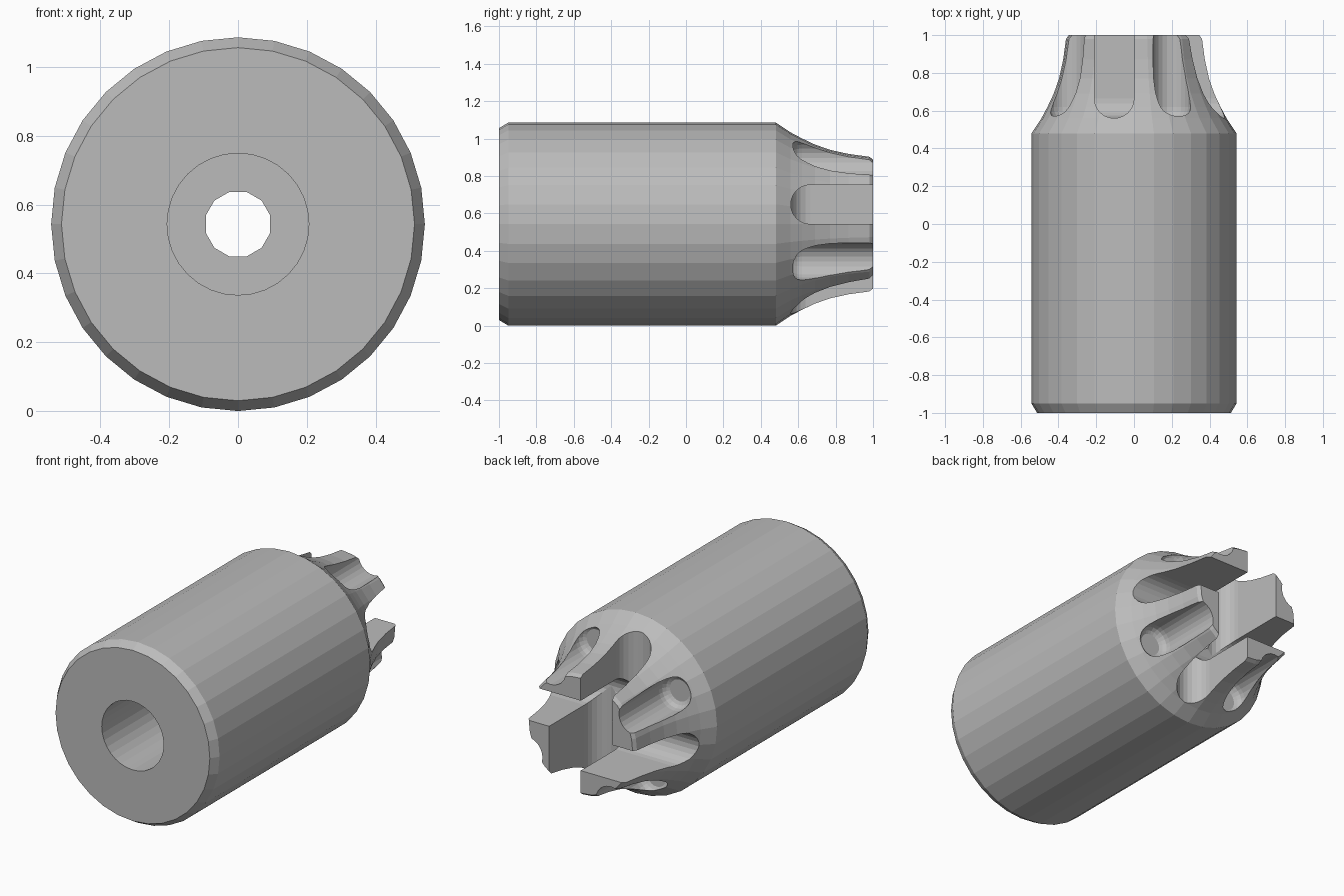
import bpy, bmesh
from math import sin, cos, pi
from mathutils import Matrix, Vector

if "Cube" in bpy.data.objects:
    bpy.data.objects.remove(bpy.data.objects["Cube"], do_unlink=True)

R = 0.543                      # body radius, also the height of the axis
AXIS = Matrix.Translation((0, 0, R))

steel = bpy.data.materials.new("steel_grey")
steel.use_nodes = True
steel.diffuse_color = (0.5, 0.5, 0.5, 1)
steel.node_tree.nodes["Principled BSDF"].inputs["Base Color"].default_value = (0.5, 0.5, 0.5, 1)


def make_object(name, bm, matrix):
    bm.transform(matrix)
    bmesh.ops.recalc_face_normals(bm, faces=bm.faces)
    mesh = bpy.data.meshes.new(name)
    bm.to_mesh(mesh)
    bm.free()
    obj = bpy.data.objects.new(name, mesh)
    bpy.context.collection.objects.link(obj)
    return obj


def lathe(name, profile, sides, phase=0.0, offset=(0, 0), matrix=AXIS):
    """Capped solid turned around the y axis from (y, radius) pairs."""
    bm = bmesh.new()
    rings = []
    for y, r in profile:
        angles = [2 * pi * i / sides + phase for i in range(sides)]
        rings.append([bm.verts.new((offset[0] + r * cos(a), y, offset[1] + r * sin(a)))
                      for a in angles])
    for low, high in zip(rings, rings[1:]):
        for i in range(sides):
            j = (i + 1) % sides
            bm.faces.new((low[i], low[j], high[j], high[i]))
    bm.faces.new(rings[0])
    bm.faces.new(rings[-1])
    return make_object(name, bm, matrix)


def slot(name, matrix, width=0.21, end=0.56, segments=12):
    """Round-ended slot running outward along x, lying on one side of the axis."""
    r = width / 2
    outline = [(1.1, 0), (1.1, width)]
    for i in range(segments + 1):
        a = pi * i / segments
        outline.append((end + r - r * sin(a), r + r * cos(a)))
    bm = bmesh.new()
    face = bm.faces.new([bm.verts.new((-0.1, y, z)) for y, z in outline])
    grown = bmesh.ops.extrude_face_region(bm, geom=[face])["geom"]
    bmesh.ops.translate(bm, vec=Vector((0.8, 0, 0)),
                        verts=[v for v in grown if isinstance(v, bmesh.types.BMVert)])
    return make_object(name, bm, matrix)


# Turned body with chamfered front and a concave taper to the jaws
body = lathe("socket_body", [(-1, 0.513), (-0.95, R), (0.48, R), (0.56, 0.49), (0.62, 0.458),
                             (0.69, 0.425), (0.77, 0.397), (0.87, 0.375), (0.98, 0.36),
                             (1, 0.345)], 32)
body.data.materials.append(steel)

# Front bore and narrow through hole
cutters = [lathe("bore_cutter", [(-1.1, 0.206), (0.4, 0.206)], 32),
           lathe("hole_cutter", [(0.3, 0.097), (0.8, 0.097)], 12, phase=pi / 12)]

# Four offset slots form the jaws, four round flutes scoop their outsides
for k in range(4):
    turn = AXIS @ Matrix.Rotation(k * pi / 2, 4, 'Y')
    cutters.append(slot(f"slot_cutter_{k}", turn))
    cutters.append(lathe(f"flute_cutter_{k}", [(0.565, 0.065), (0.575, 0.083), (0.595, 0.096),
                                               (0.62, 0.1), (1.1, 0.1)], 24,
                         offset=(0.2, 0.354), matrix=turn))

for cutter in cutters:
    cutter.hide_render = True
    cut = body.modifiers.new(cutter.name, 'BOOLEAN')
    cut.operation = 'DIFFERENCE'
    cut.solver = 'EXACT'
    cut.object = cutter

# Bake the cuts and drop the helpers
bpy.context.view_layer.update()
graph = bpy.context.evaluated_depsgraph_get()
finished = bpy.data.meshes.new_from_object(body.evaluated_get(graph))
body.modifiers.clear()
body.data = finished
for cutter in cutters:
    bpy.data.objects.remove(cutter, do_unlink=True)
for poly in body.data.polygons:
    poly.use_smooth = False
    poly.material_index = 0
if not body.data.materials:
    body.data.materials.append(steel)
body.data.materials[0] = steel
